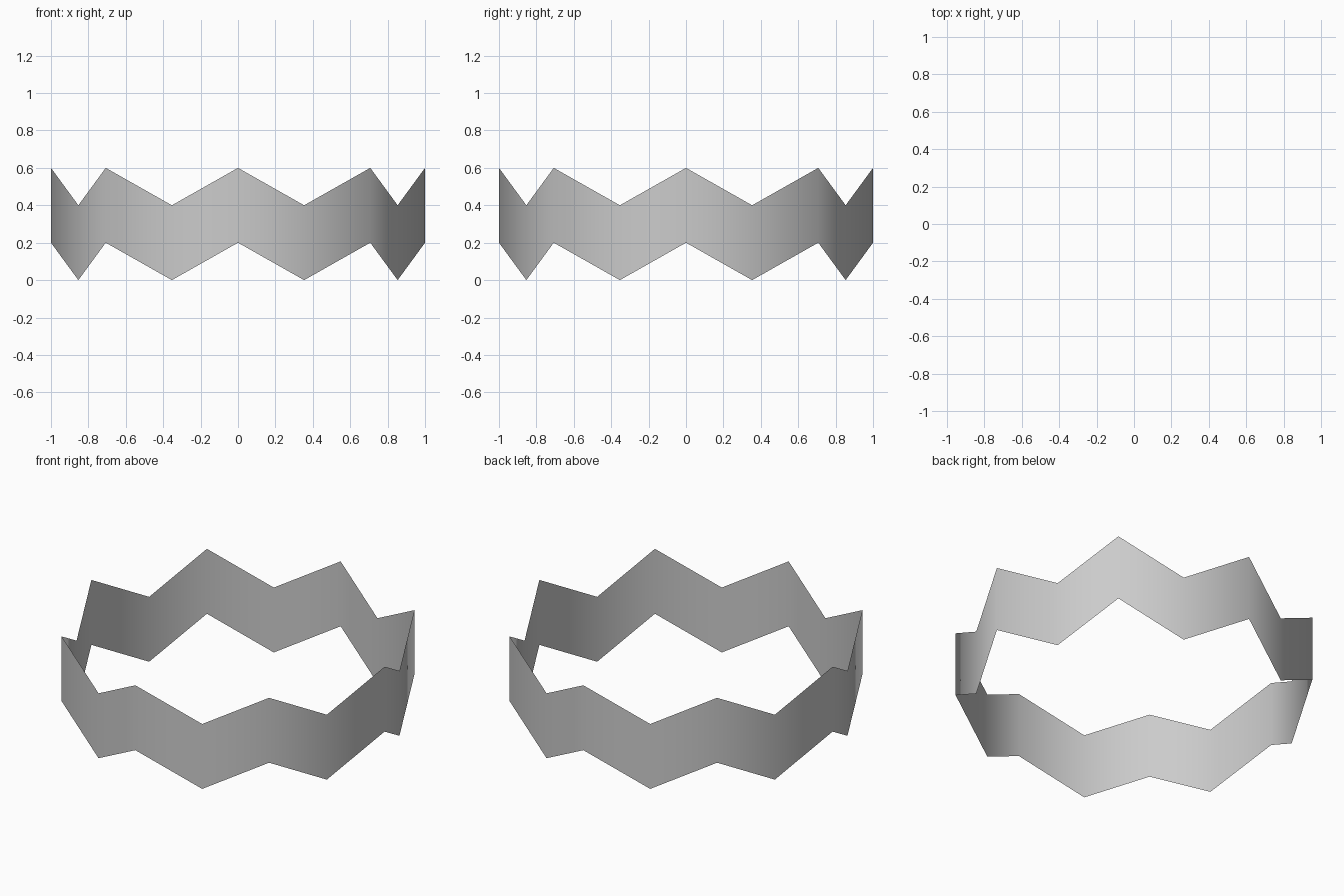
import bpy, bmesh, math

if "Cube" in bpy.data.objects:
    bpy.data.objects.remove(bpy.data.objects["Cube"])

SIDES = 8          # octagonal ring
BAND = 0.4         # band height
PEAK = 0.2         # rise of the zigzag at each corner

# Zigzag band: corners are raised, side midpoints dip to the ground
bm = bmesh.new()
columns = []
for i in range(SIDES * 2):
    corner = i % 2 == 0
    r = 1.0 if corner else math.cos(math.pi / SIDES)
    z = PEAK if corner else 0.0
    a = math.pi * i / SIDES
    x, y = r * math.cos(a), r * math.sin(a)
    columns.append((bm.verts.new((x, y, z)), bm.verts.new((x, y, z + BAND))))

for (b0, t0), (b1, t1) in zip(columns, columns[1:] + columns[:1]):
    bm.faces.new((b0, b1, t1, t0)).smooth = True

mesh = bpy.data.meshes.new("zigzag_band")
bm.to_mesh(mesh)
bm.free()
band = bpy.data.objects.new("zigzag_band", mesh)
bpy.context.collection.objects.link(band)
